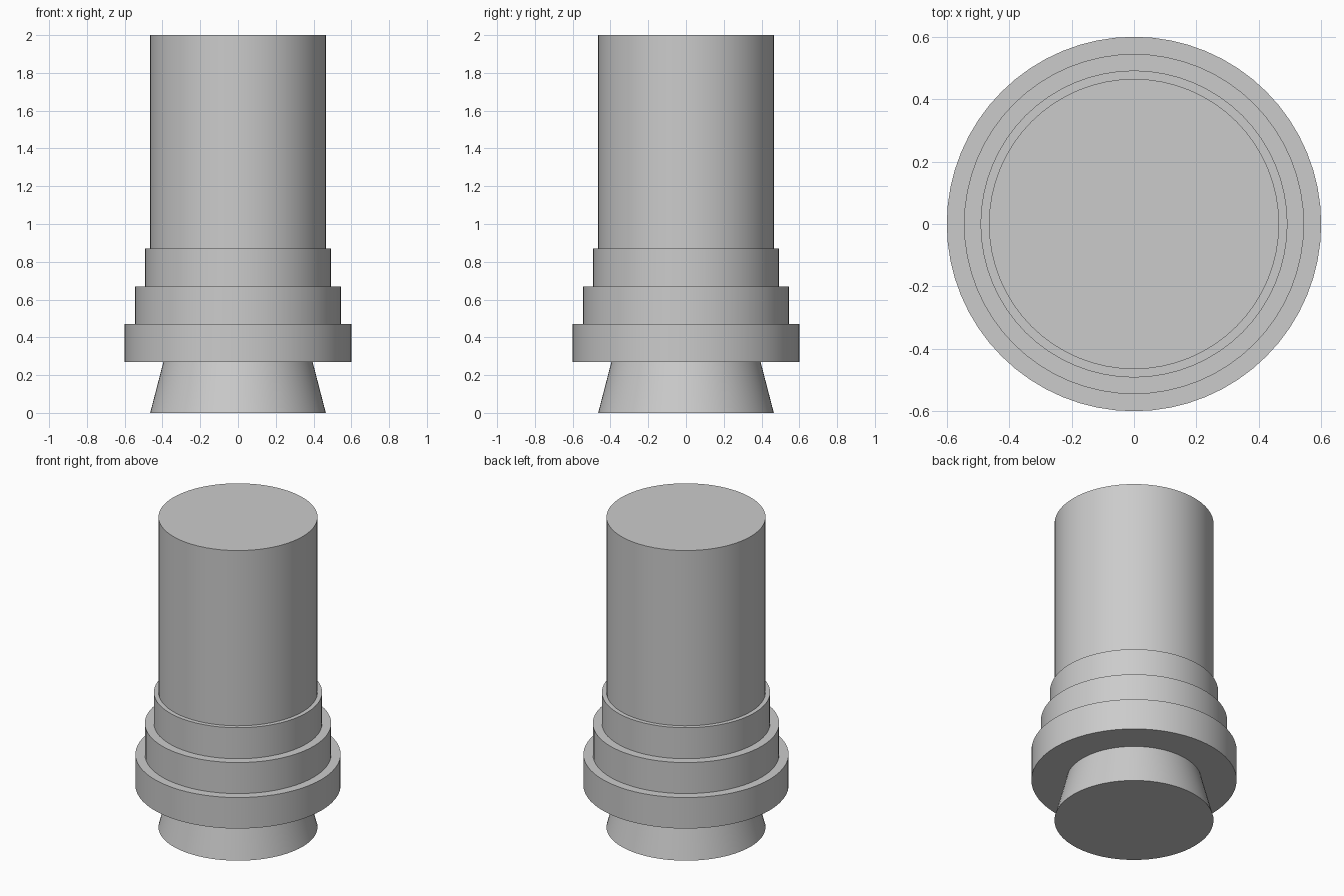
import bpy
import math

SIDES = 64

if "Cube" in bpy.data.objects:
    bpy.data.objects.remove(bpy.data.objects["Cube"], do_unlink=True)

# Single plain grey
grey = bpy.data.materials.new("plain_grey")
grey.use_nodes = True
colour = (0.6, 0.6, 0.6, 1)
grey.diffuse_color = colour
grey.node_tree.nodes["Principled BSDF"].inputs["Base Color"].default_value = colour


def round_part(name, bottom, top, bottom_radius, top_radius):
    """Solid round section standing between two heights."""
    bpy.ops.mesh.primitive_cone_add(
        vertices=SIDES, radius1=bottom_radius, radius2=top_radius,
        depth=top - bottom, location=(0, 0, (bottom + top) / 2))
    part = bpy.context.object
    part.name = name
    part.data.name = name
    part.data.materials.append(grey)
    bpy.ops.object.shade_smooth_by_angle(angle=math.radians(30))
    return part


# Flared foot
round_part("flared_foot", 0, 0.27, 0.465, 0.395)

# Three stepped rings, widest at the bottom
ring_height = 0.2
for i, (name, radius) in enumerate([("lower_ring", 0.6),
                                    ("middle_ring", 0.545),
                                    ("upper_ring", 0.492)]):
    base = 0.27 + i * ring_height
    round_part(name, base, base + ring_height, radius, radius)

# Tall shaft
round_part("shaft", 0.87, 2, 0.465, 0.465)
